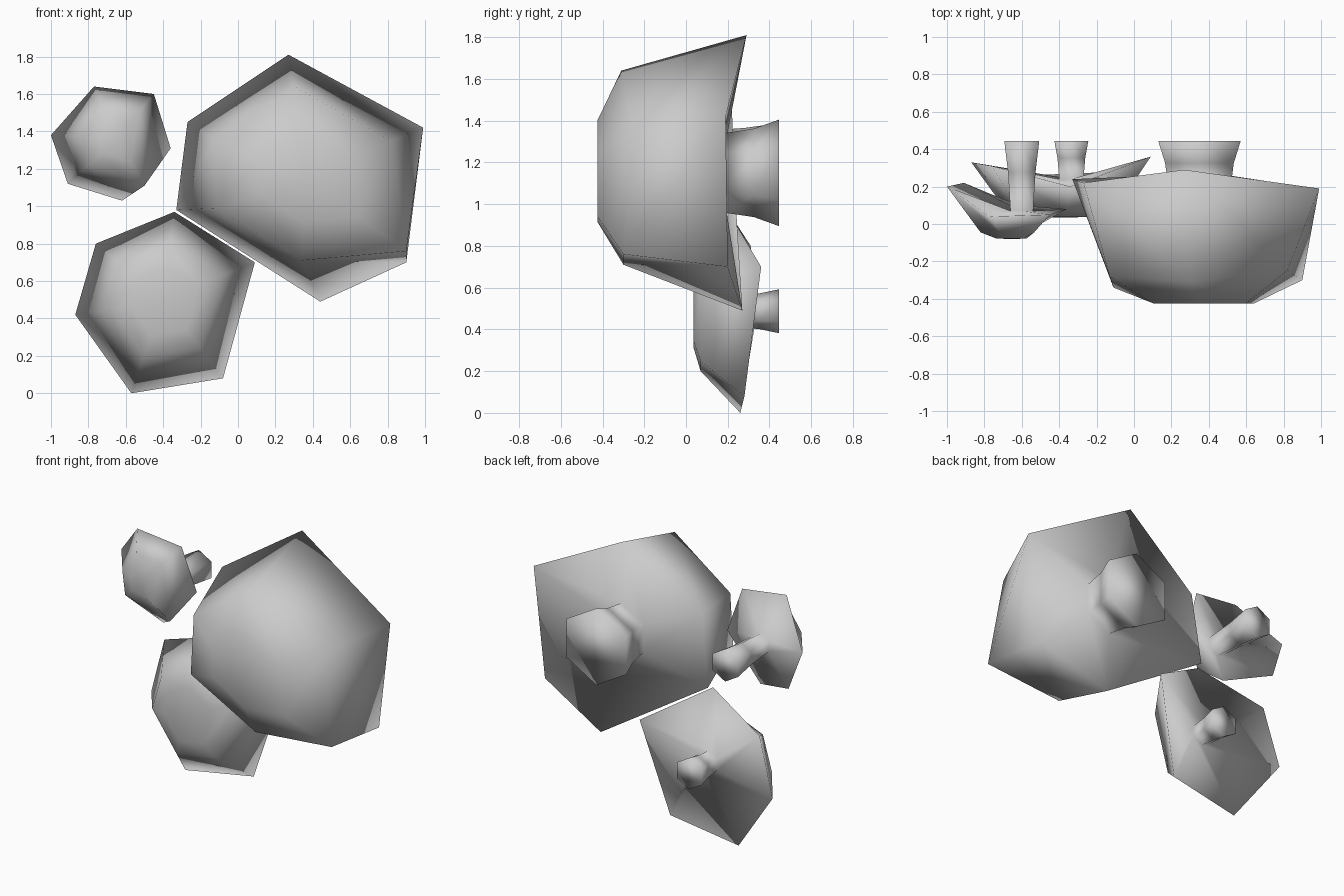
import bpy, bmesh, math
from mathutils import Vector

if "Cube" in bpy.data.objects:
    bpy.data.objects.remove(bpy.data.objects["Cube"])


def flatten(ring, centre, k, y):
    """Shrink a ring toward a centre and lay it at depth y."""
    return [Vector((centre[0] + (p[0] - centre[0]) * k, y,
                    centre[1] + (p[2] - centre[1]) * k)) for p in ring]


def stem(x, z, r_cap, r_end, y_cap, y_end=0.445):
    """Hexagon rings of a flared stem, from the wall to the cap."""
    y_mid = y_end * 0.55 + y_cap * 0.45
    stations = ((y_end, r_end), (y_mid, (r_cap + r_end) / 2.1), (y_cap, r_cap))
    return [[(x + r * math.sin(i * math.pi / 3), y, z + r * math.cos(i * math.pi / 3))
             for i in range(6)] for y, r in stations]


def mushroom(name, rings, front):
    """Loft stem, underside and cap as one smooth skin, closed by a front point."""
    bm = bmesh.new()
    loops = [[bm.verts.new(p) for p in r] for r in rings]
    tip = bm.verts.new(front)
    bm.faces.new(loops[0])
    for i in range(6):
        j = (i + 1) % 6
        for a, b in zip(loops, loops[1:]):
            bm.faces.new((a[i], a[j], b[j], b[i]))
        bm.faces.new((loops[-1][i], loops[-1][j], tip))
    bmesh.ops.recalc_face_normals(bm, faces=bm.faces)
    for f in bm.faces:
        f.smooth = True
    me = bpy.data.meshes.new(name)
    bm.to_mesh(me)
    bm.free()
    bpy.context.collection.objects.link(bpy.data.objects.new(name, me))


# Large mushroom
rim = [(0.27, 0.29, 1.81), (0.99, 0.19, 1.42), (0.90, 0.20, 0.70),
       (0.44, 0.27, 0.49), (-0.33, 0.24, 0.98), (-0.27, 0.22, 1.45)]
shoulder = [(0.30, -0.31, 1.64), (0.82, -0.25, 1.35), (0.90, -0.30, 0.76),
            (0.34, -0.30, 0.71), (-0.11, -0.34, 0.99), (-0.13, -0.28, 1.36)]
dome = flatten(shoulder, (0.36, 1.14), 0.52, -0.425)
mushroom("large_mushroom", stem(0.35, 1.15, 0.19, 0.255, 0.18) + [rim, shoulder, dome],
         (0.36, -0.425, 1.14))

# Medium mushroom
rim = [(-0.34, 0.20, 0.97), (0.09, 0.36, 0.70), (-0.08, 0.28, 0.08),
       (-0.57, 0.26, 0.0), (-0.87, 0.33, 0.42), (-0.76, 0.31, 0.80)]
c = (-0.40, 0.50)
mushroom("medium_mushroom", stem(-0.335, 0.487, 0.075, 0.105, 0.24)
         + [rim, flatten(rim, c, 0.60, 0.07), flatten(rim, c, 0.38, 0.037)],
         (c[0], 0.035, c[1]))

# Small mushroom, with one bulging shoulder corner
rim = [(-0.77, 0.04, 1.64), (-0.45, 0.05, 1.60), (-0.36, 0.08, 1.31),
       (-0.62, 0.10, 1.03), (-0.91, 0.22, 1.12), (-1.0, 0.20, 1.38)]
c = (-0.65, 1.36)
shoulder = flatten(rim, c, 0.58, -0.045)
shoulder[2] = Vector((-0.50, 0.0, 1.11))
shoulder[5] = Vector((-0.82, -0.045, 1.37))
mushroom("small_mushroom", stem(-0.60, 1.28, 0.07, 0.108, 0.07)
         + [rim, shoulder, flatten(shoulder, c, 0.5, -0.078)],
         (c[0], -0.08, c[1]))
